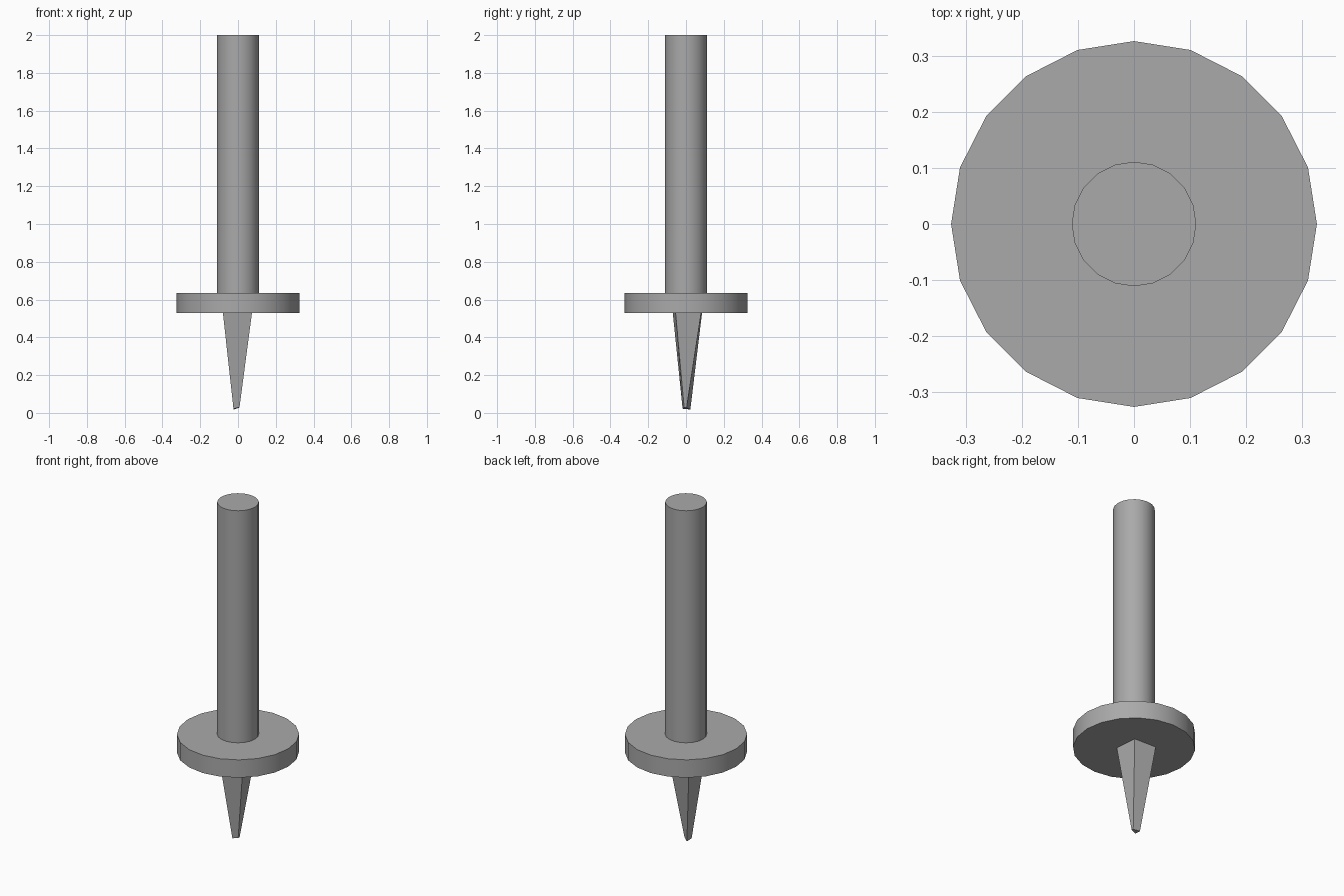
import bpy, bmesh

cube = bpy.data.objects.get("Cube")
if cube:
    bpy.data.objects.remove(cube, do_unlink=True)

# Single grey finish
grey = bpy.data.materials.new("plain grey")
grey.use_nodes = True
colour = (0.4, 0.4, 0.4, 1.0)
grey.diffuse_color = colour
grey.node_tree.nodes["Principled BSDF"].inputs["Base Color"].default_value = colour


def cylinder(name, radius, z0, z1):
    """Upright 20-sided cylinder between two heights."""
    bpy.ops.mesh.primitive_cylinder_add(
        vertices=20, radius=radius, depth=z1 - z0, location=(0, 0, (z0 + z1) / 2))
    ob = bpy.context.object
    ob.name = name
    ob.data.materials.append(grey)
    bpy.ops.object.shade_smooth_by_angle()
    return ob


# Round handle and flat guard disc
cylinder("handle", 0.111, 0.635, 2.0)
cylinder("guard_disc", 0.326, 0.53, 0.635)

# Tapered four-sided spike, slightly irregular, with a blunt slanted tip
top = [(-0.08, -0.07, 0.53), (0.074, -0.055, 0.53),
       (0.062, 0.08, 0.53), (-0.08, 0.085, 0.53)]
tip = [(-0.024, -0.018, 0.022), (0.008, -0.01, 0.03),
       (0.008, 0.003, 0.028), (-0.022, 0.023, 0.018)]
bm = bmesh.new()
upper = [bm.verts.new(p) for p in top]
lower = [bm.verts.new(p) for p in tip]
bm.faces.new(upper)
bm.faces.new(lower[::-1])
for i in range(4):
    j = (i + 1) % 4
    bm.faces.new((lower[i], lower[j], upper[j], upper[i]))
bmesh.ops.recalc_face_normals(bm, faces=bm.faces)
mesh = bpy.data.meshes.new("spike")
bm.to_mesh(mesh)
bm.free()
mesh.materials.append(grey)
spike = bpy.data.objects.new("spike", mesh)
bpy.context.collection.objects.link(spike)
